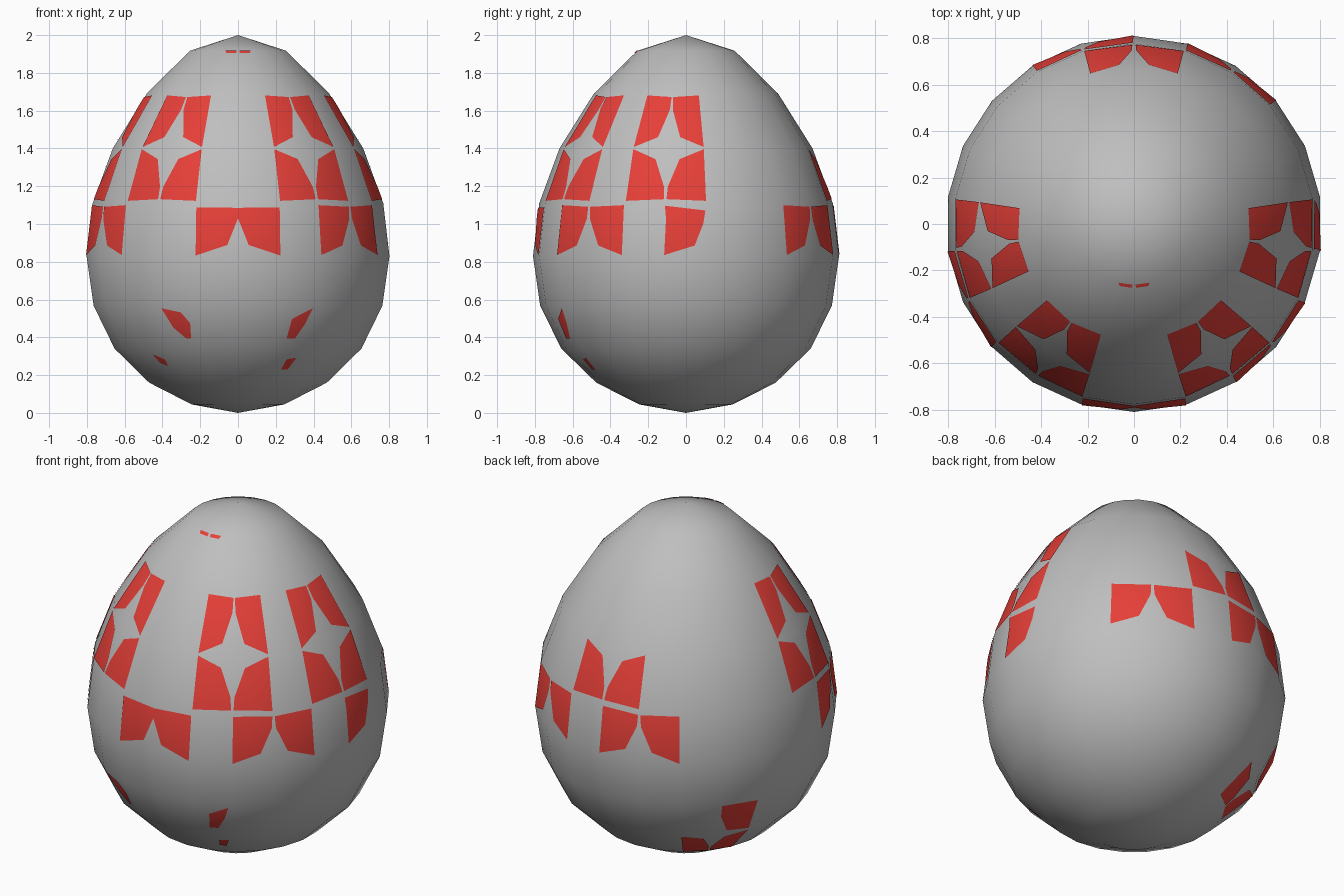
import bpy, bmesh, math
from mathutils import Vector

if "Cube" in bpy.data.objects:
    bpy.data.objects.remove(bpy.data.objects["Cube"])

SIDES = 22
# egg profile rings: radius, height
RINGS = [(0, 0), (.248, .045), (.475, .16), (.66, .34), (.772, .567), (.81, .83),
         (.777, 1.11), (.67, 1.40), (.488, 1.69), (.258, 1.917), (0, 2)]


def material(name, rgb):
    m = bpy.data.materials.new(name)
    m.diffuse_color = (*rgb, 1)
    m.use_nodes = True
    m.node_tree.nodes["Principled BSDF"].inputs["Base Color"].default_value = m.diffuse_color
    return m


grey = material("shell grey", (.52, .52, .52))
red = material("star red", (.8, .05, .04))


def ring_point(i, j):
    a = -math.pi / 2 + 2 * math.pi * j / SIDES
    r, z = RINGS[i]
    return Vector((r * math.cos(a), r * math.sin(a), z))


def ring_normal(i, j):
    a = -math.pi / 2 + 2 * math.pi * j / SIDES
    (r0, z0), (r1, z1) = RINGS[i - 1], RINGS[i + 1]
    return Vector(((z1 - z0) * math.cos(a), (z1 - z0) * math.sin(a), r0 - r1)).normalized()


def finish(bm, name, mat):
    for f in bm.faces:
        f.smooth = True
    me = bpy.data.meshes.new(name)
    bm.to_mesh(me)
    bm.free()
    me.materials.append(mat)
    ob = bpy.data.objects.new(name, me)
    bpy.context.collection.objects.link(ob)
    return ob


# egg shell
bm = bmesh.new()
bottom, top = bm.verts.new((0, 0, 0)), bm.verts.new((0, 0, 2))
grid = [[bm.verts.new(ring_point(i, j)) for j in range(SIDES)] for i in range(1, 10)]
for j in range(SIDES):
    k = (j + 1) % SIDES
    bm.faces.new((bottom, grid[0][k], grid[0][j]))
    bm.faces.new((top, grid[-1][j], grid[-1][k]))
    for lo, hi in zip(grid, grid[1:]):
        bm.faces.new((lo[j], lo[k], hi[k], hi[j]))
finish(bm, "egg_shell", grey)

# painted red patches: u runs sideways away from the star centre, v upward in the row
WIDE = [(0, .71), (0, .91), (1, .92), (.98, .01), (.25, .21)]
PATCH = [(.05, .70), (.03, .93), (.98, .96), (.99, .02), (.33, .2)]
bm = bmesh.new()
normals = []


def patch(row, j, side, shape, flip=False):
    def mix(fn, u, v):
        lo = fn(row, j).lerp(fn(row, j + side), u)
        return lo.lerp(fn(row + 1, j).lerp(fn(row + 1, j + side), u), v)
    pts = []
    for u, v in shape:
        v = 1 - v if flip else v
        n = mix(ring_normal, u, v).normalized()
        pts.append((mix(ring_point, u, v) + n * .004, n))
    if (side < 0) == flip:          # keep faces pointing outward
        pts.reverse()
    f = bm.faces.new([bm.verts.new(p) for p, n in pts])
    f.normal_update()
    if f.normal.dot(pts[0][1]) < 0:
        f.normal_flip()
    normals.extend(n for p, n in pts)


def pair(row, j, shape=PATCH, flip=False):
    for side in (1, -1):
        patch(row, j, side, shape, flip)


# whole stars on the upper front and sides
for j in (-5, -2, 2, 5):
    pair(7, j)
    pair(6, j, flip=True)
# half stars round the belly
pair(5, 0, WIDE)
for j in (3, -4, 9, 12):
    pair(5, j)
patch(5, 5, 1, [(.03, .7), (.0, .95), (.96, .86), (.9, .6), (.7, .2), (0, .02)][::-1])
# half star at the back
pair(6, 11, flip=True)
# worn star near the back of the base
patch(4 - 1, 14, 1, [(.05, .6), (.03, .95), (.97, .95), (.98, .05), (.3, .1)])
pair(2, 14, flip=True)
# worn flecks low on the front
patch(3, -1, -1, [(.45, .85), (.95, .95), (.75, .5), (.45, .25), (.3, .25), (.25, .6)])
patch(3, 1, 1, [(.4, .7), (.9, .95), (.8, .6), (.6, .25), (.35, .25)])
patch(2, -2, -1, [(.45, .7), (.8, .85), (.75, .6), (.5, .5)])
patch(2, 1, 1, [(.5, .4), (.55, .7), (.85, .75), (.75, .4)])
# flecks near the tip
pair(8, 0, [(.1, .93), (.1, .99), (.9, .99), (.8, .93)])

patches = finish(bm, "red_star_patches", red)
patches.data.normals_split_custom_set_from_vertices(normals)
